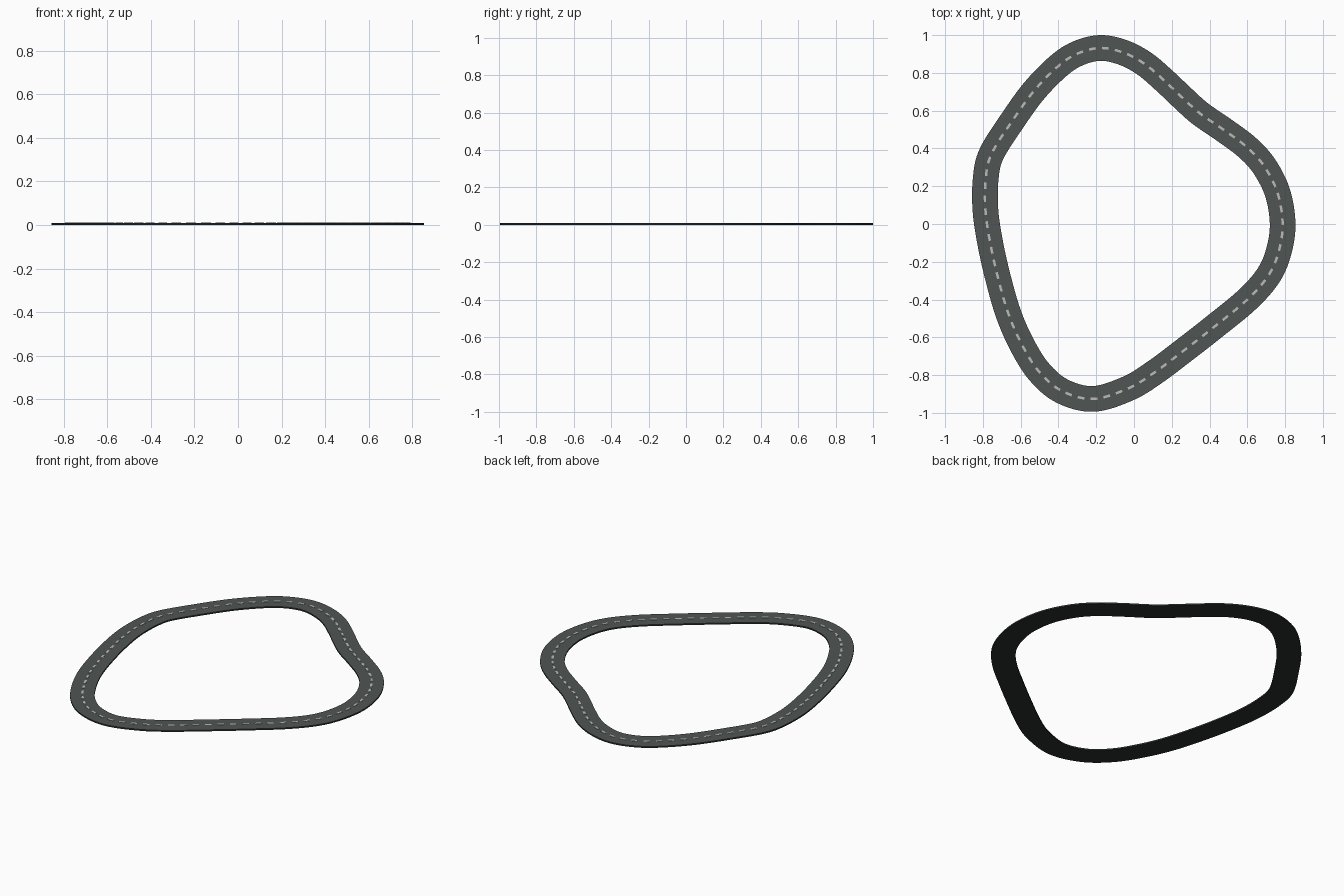
import bpy, bmesh
from mathutils import Vector

if "Cube" in bpy.data.objects:
    bpy.data.objects.remove(bpy.data.objects["Cube"])

# Centre line of the road, seen from above, clockwise from the top bend
PATH = [(-0.17, .932), (-.05, .905), (.06, .845), (.165, .755), (.255, .67), (.35, .585),
        (.48, .495), (.60, .405), (.69, .305), (.76, .165), (.787, 0), (.765, -.15),
        (.71, -.275), (.60, -.40), (.43, -.54), (.27, -.665), (.11, -.785), (-.03, -.87),
        (-.215, -.926), (-.38, -.885), (-.5, -.785), (-.59, -.645), (-.665, -.475),
        (-.725, -.265), (-.765, -.08), (-.787, .08), (-.785, .24), (-.755, .37),
        (-.645, .545), (-.525, .71), (-.39, .845), (-.285, .908)]
HALF_WIDTH, THICK = 0.068, 0.009
pts = [Vector(p) for p in PATH]


def material(name, color):
    m = bpy.data.materials.new(name)
    m.diffuse_color = (*color, 1)
    m.use_nodes = True
    m.node_tree.nodes["Principled BSDF"].inputs["Base Color"].default_value = m.diffuse_color
    return m


def spline(steps=8):
    n, out = len(pts), []
    for i in range(n):
        a, b, c, d = (pts[(i + k) % n] for k in (-1, 0, 1, 2))
        for s in range(steps):
            t = s / steps
            out.append(0.5 * (2 * b + (c - a) * t + (2 * a - 5 * b + 4 * c - d) * t * t
                              + (3 * b - a - 3 * c + d) * t ** 3))
    return out


line = spline()
N = len(line)
lengths = [0]
for i in range(N):
    lengths.append(lengths[-1] + (line[(i + 1) % N] - line[i]).length)


def at(dist):
    # Point and tangent at a distance along the loop
    dist %= lengths[-1]
    i = next(k for k in range(N) if lengths[k + 1] >= dist)
    t = (dist - lengths[i]) / (lengths[i + 1] - lengths[i])
    a, b = line[i], line[(i + 1) % N]
    return a.lerp(b, t), (b - a).normalized()


def finish(name, bm, mats):
    bmesh.ops.recalc_face_normals(bm, faces=bm.faces)
    me = bpy.data.meshes.new(name)
    bm.to_mesh(me)
    bm.free()
    for m in mats:
        me.materials.append(m)
    ob = bpy.data.objects.new(name, me)
    bpy.context.collection.objects.link(ob)
    return ob


# Road: rectangular section swept round the loop, dark sides and base
bm = bmesh.new()
rings = []
for i, p in enumerate(line):
    tan = (line[(i + 1) % N] - line[i - 1]).normalized()
    nor = Vector((-tan.y, tan.x)) * HALF_WIDTH
    l, r = p + nor, p - nor
    rings.append([bm.verts.new((q.x, q.y, z)) for q, z in
                  ((l, 0), (l, THICK), (r, THICK), (r, 0))])
for i in range(N):
    a, b = rings[i], rings[(i + 1) % N]
    for k in range(4):
        f = bm.faces.new((a[k], a[(k + 1) % 4], b[(k + 1) % 4], b[k]))
        f.material_index = 0 if k == 1 else 1
finish("road", bm, [material("asphalt", (.08, .092, .09)),
                    material("road_base", (.025, .03, .03))])

# Centre dashes: thin raised strips evenly spaced along the loop
bm = bmesh.new()
COUNT, DASH, HALF = 76, 0.036, 0.0065
for d in range(COUNT):
    start = d * lengths[-1] / COUNT
    prev = None
    for s in range(3):
        p, tan = at(start + DASH * s / 2)
        nor = Vector((-tan.y, tan.x)) * HALF
        l, r = p + nor, p - nor
        ring = [bm.verts.new((q.x, q.y, z)) for q, z in
                ((l, THICK), (l, THICK + .002), (r, THICK + .002), (r, THICK))]
        if prev:
            for k in range(4):
                bm.faces.new((prev[k], prev[(k + 1) % 4], ring[(k + 1) % 4], ring[k]))
        if s != 1:
            bm.faces.new(ring)
        prev = ring
finish("centre_dashes", bm, [material("road_paint", (.5, .5, .48))])
